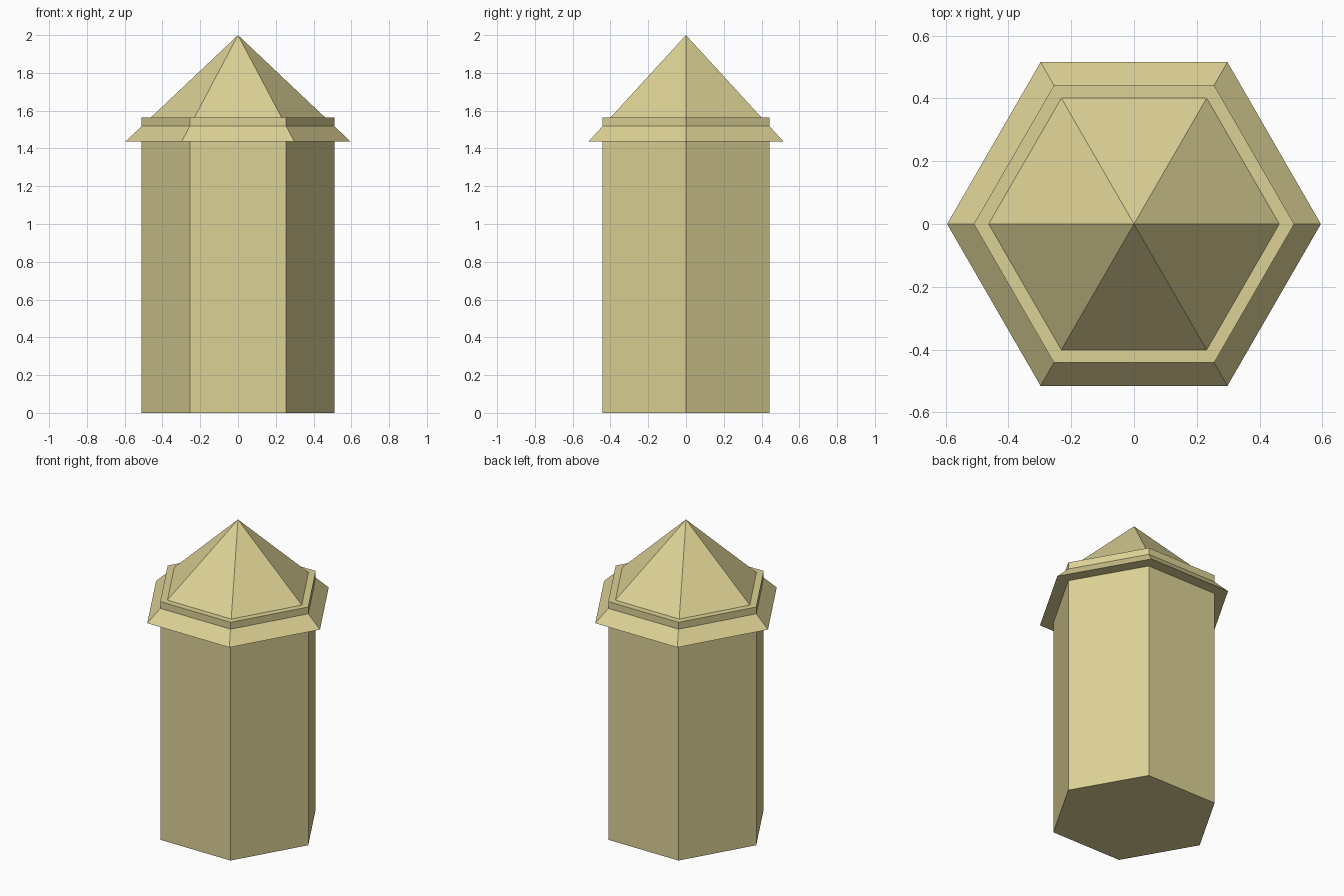
import bpy, bmesh, math
from mathutils import Matrix

if "Cube" in bpy.data.objects:
    bpy.data.objects.remove(bpy.data.objects["Cube"])

stone = bpy.data.materials.new("sandstone")
stone.diffuse_color = (0.72, 0.64, 0.30, 1)
stone.use_nodes = True
stone.node_tree.nodes["Principled BSDF"].inputs["Base Color"].default_value = stone.diffuse_color


def hex_part(name, r_bottom, r_top, z0, z1):
    """Closed six-sided solid with corners on the x axis."""
    bm = bmesh.new()
    placing = Matrix.Translation((0, 0, (z0 + z1) / 2)) @ Matrix.Rotation(math.pi / 2, 4, 'Z')
    bmesh.ops.create_cone(bm, cap_ends=True, segments=6, radius1=r_bottom,
                          radius2=r_top, depth=z1 - z0, matrix=placing)
    bmesh.ops.remove_doubles(bm, verts=bm.verts, dist=1e-5)
    bmesh.ops.recalc_face_normals(bm, faces=bm.faces)
    mesh = bpy.data.meshes.new(name)
    bm.to_mesh(mesh)
    bm.free()
    mesh.materials.append(stone)
    obj = bpy.data.objects.new(name, mesh)
    bpy.context.collection.objects.link(obj)
    return obj


# Tower shaft, whose rim pokes up through the roof
hex_part("tower_shaft", 0.51, 0.51, 0.0, 1.5625)
# Overhanging pointed roof
hex_part("roof", 0.595, 0.0, 1.4375, 2.0)
